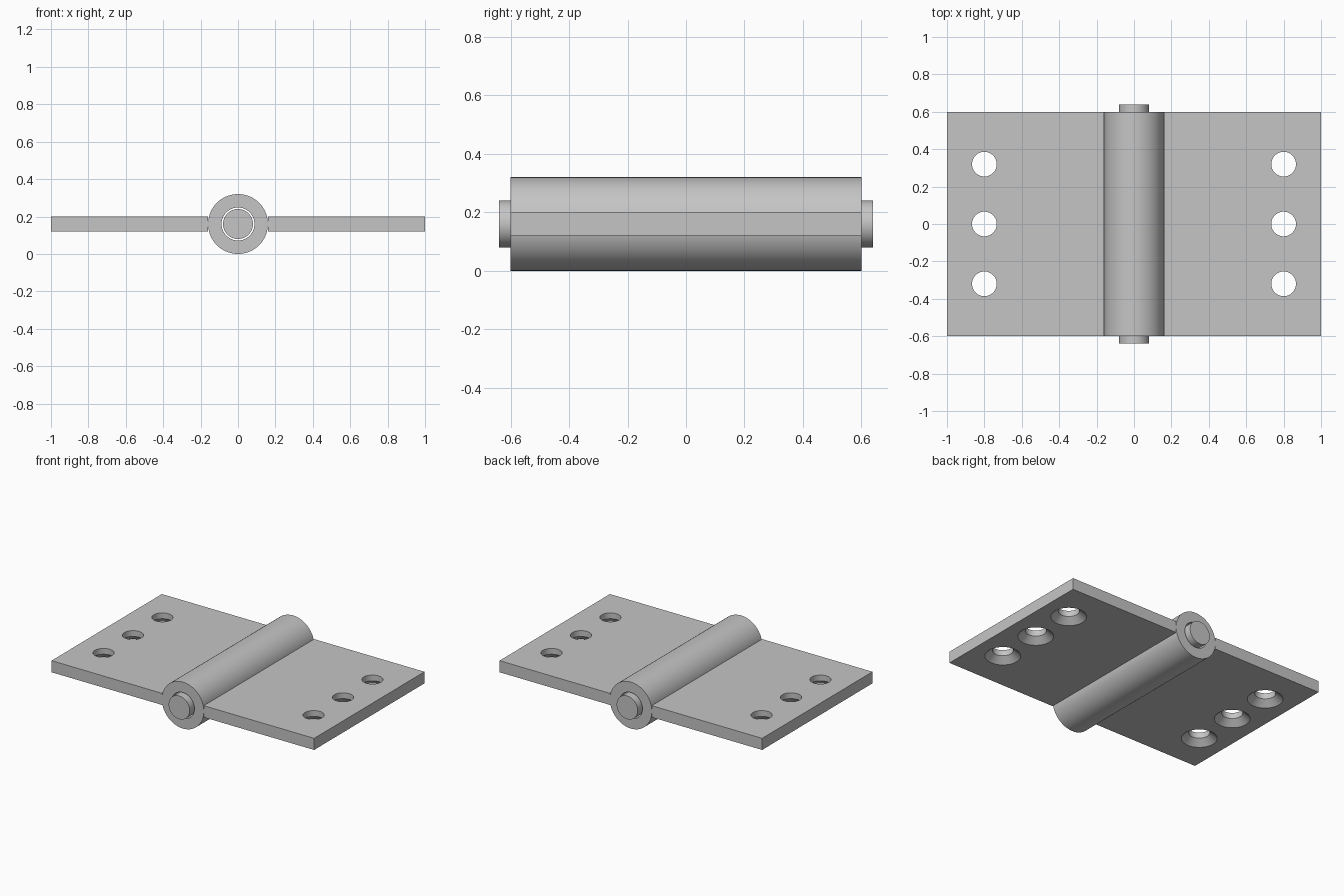
import bpy
import bmesh
import math
from mathutils import Matrix

cube = bpy.data.objects.get("Cube")
if cube:
    bpy.data.objects.remove(cube, do_unlink=True)

AXIS_Z = 0.16        # height of the hinge axis
BARREL_R = 0.16
BORE_R = 0.088
PIN_R = 0.08
HALF_WIDTH = 0.6
PIN_HALF = 0.64
LEAF_LOW, LEAF_HIGH = 0.12, 0.20
HOLE_R, SINK_R = 0.066, 0.112
SEGMENTS = 64

steel = bpy.data.materials.new("grey steel")
steel.use_nodes = True
colour = (0.56, 0.56, 0.56, 1)
steel.diffuse_color = colour
steel.node_tree.nodes["Principled BSDF"].inputs["Base Color"].default_value = colour


def add_object(name, bm):
    bmesh.ops.recalc_face_normals(bm, faces=bm.faces)
    mesh = bpy.data.meshes.new(name)
    bm.to_mesh(mesh)
    bm.free()
    obj = bpy.data.objects.new(name, mesh)
    bpy.context.collection.objects.link(obj)
    mesh.materials.append(steel)
    return obj


def lathe(bm, profile, matrix, closed=False):
    """Turn (radius, height) points about z; cap the ends of an open profile."""
    rings = []
    for r, h in profile:
        ring = []
        for i in range(SEGMENTS):
            a = math.tau * i / SEGMENTS
            ring.append(bm.verts.new(matrix @ Matrix.Translation(
                (r * math.cos(a), r * math.sin(a), h)).translation))
        rings.append(ring)
    pairs = list(zip(rings, rings[1:]))
    if closed:
        pairs.append((rings[-1], rings[0]))
    else:
        bm.faces.new(rings[0])
        bm.faces.new(rings[-1])
    for low, high in pairs:
        for i in range(SEGMENTS):
            j = (i + 1) % SEGMENTS
            bm.faces.new((low[i], low[j], high[j], high[i]))


def shade(obj):
    bpy.ops.object.select_all(action='DESELECT')
    obj.select_set(True)
    bpy.context.view_layer.objects.active = obj
    bpy.ops.object.shade_smooth_by_angle(angle=math.radians(30))


along_y = Matrix.Translation((0, 0, AXIS_Z)) @ Matrix.Rotation(math.pi / 2, 4, 'X')

# Hollow knuckle barrel
bm = bmesh.new()
lathe(bm, [(BORE_R, -HALF_WIDTH), (BARREL_R, -HALF_WIDTH),
           (BARREL_R, HALF_WIDTH), (BORE_R, HALF_WIDTH)], along_y, closed=True)
shade(add_object("barrel", bm))

# Pin running loose through the barrel
bm = bmesh.new()
lathe(bm, [(PIN_R, -PIN_HALF), (PIN_R, PIN_HALF)], along_y)
shade(add_object("pin", bm))

# Flat leaves, with screw holes countersunk from below
for name, side in (("left_leaf", 1), ("right_leaf", -1)):
    bm = bmesh.new()
    size = (1 - BARREL_R, 2 * HALF_WIDTH, LEAF_HIGH - LEAF_LOW)
    centre = (side * (1 + BARREL_R) / 2, 0, AXIS_Z)
    bmesh.ops.create_cube(bm, size=1, matrix=Matrix.Translation(centre)
                          @ Matrix.Diagonal((*size, 1)))
    leaf = add_object(name, bm)

    bm = bmesh.new()
    for y in (-0.32, 0, 0.32):
        lathe(bm, [(SINK_R, LEAF_LOW - 0.05), (SINK_R, LEAF_LOW),
                   (HOLE_R, AXIS_Z), (HOLE_R, LEAF_HIGH + 0.05)],
              Matrix.Translation((side * 0.8, y, 0)))
    cutter = add_object(name + "_hole_cutter", bm)
    cutter.hide_render = True

    # Cut the holes, then discard the cutter
    cut = leaf.modifiers.new("screw holes", 'BOOLEAN')
    cut.operation = 'DIFFERENCE'
    cut.solver = 'EXACT'
    cut.object = cutter
    bpy.ops.object.select_all(action='DESELECT')
    leaf.select_set(True)
    bpy.context.view_layer.objects.active = leaf
    bpy.ops.object.modifier_apply(modifier=cut.name)
    bpy.data.objects.remove(cutter, do_unlink=True)
    shade(leaf)
